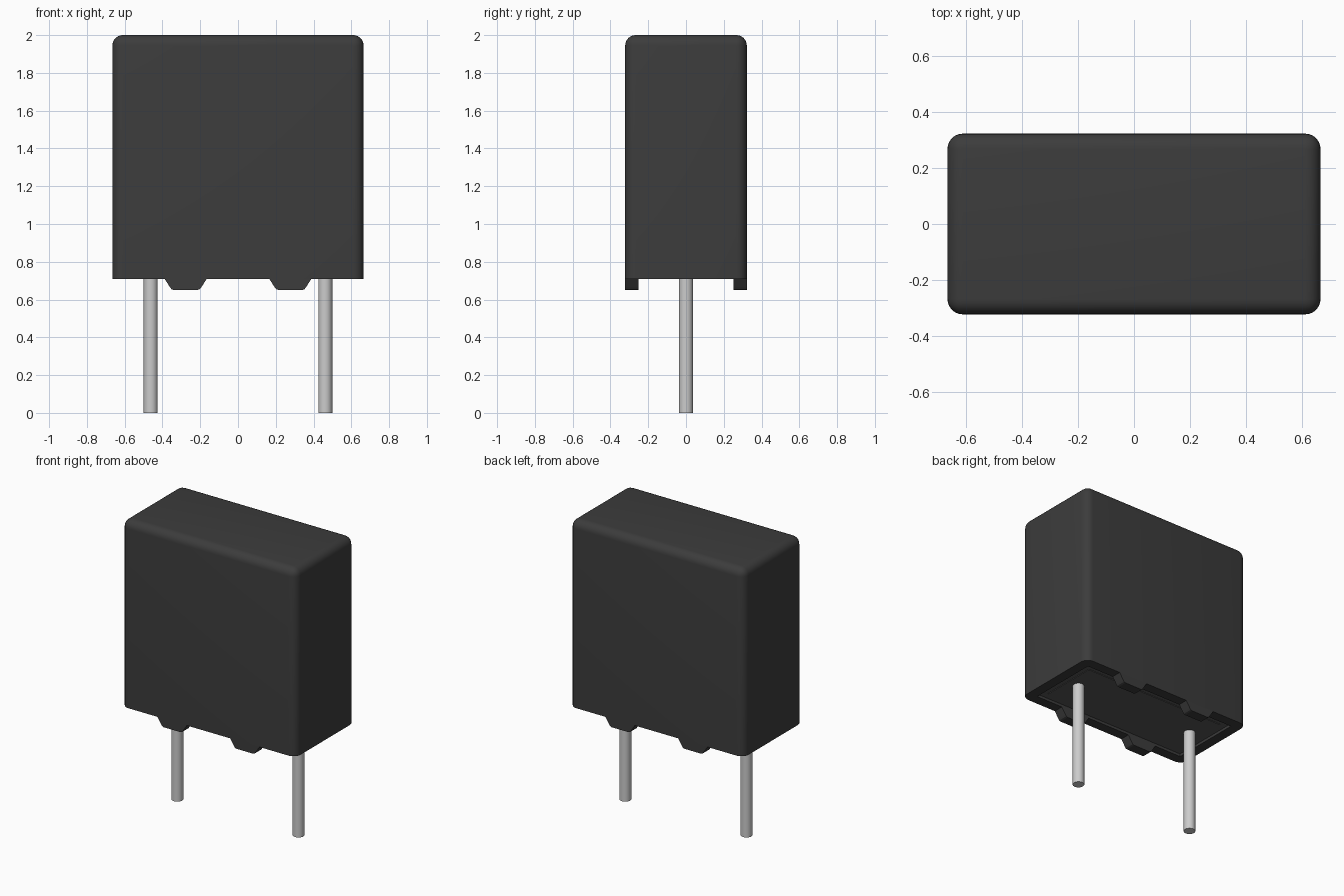
import bpy, bmesh, math

if "Cube" in bpy.data.objects:
    bpy.data.objects.remove(bpy.data.objects["Cube"], do_unlink=True)

HX, HY = 0.665, 0.322      # half width and depth of the case
BOTTOM, TOP = 0.71, 2.0    # case heights
WALL, RECESS, RADIUS = 0.07, 0.025, 0.055


def material(name, rgb, rough):
    m = bpy.data.materials.new(name)
    m.use_nodes = True
    m.diffuse_color = (*rgb, 1)
    b = m.node_tree.nodes["Principled BSDF"]
    b.inputs["Base Color"].default_value = (*rgb, 1)
    b.inputs["Roughness"].default_value = rough
    return m


case_mat = material("black plastic", (0.045, 0.045, 0.045), 0.6)
resin_mat = material("dark grey resin", (0.09, 0.09, 0.09), 0.7)
pin_mat = material("tinned wire", (0.6, 0.6, 0.6), 0.4)


def finish(name, bm, mat, smooth=False):
    bmesh.ops.recalc_face_normals(bm, faces=bm.faces)
    me = bpy.data.meshes.new(name)
    bm.to_mesh(me)
    bm.free()
    ob = bpy.data.objects.new(name, me)
    bpy.context.collection.objects.link(ob)
    me.materials.append(mat)
    bpy.ops.object.select_all(action='DESELECT')
    ob.select_set(True)
    bpy.context.view_layer.objects.active = ob
    if smooth:
        bpy.ops.object.shade_smooth_by_angle(angle=math.radians(35))
    return ob


def box_mesh(hx, hy, z0, z1):
    bm = bmesh.new()
    bmesh.ops.create_cube(bm, size=2)
    for v in bm.verts:
        v.co = (v.co.x * hx, v.co.y * hy, z0 if v.co.z < 0 else z1)
    return bm


# Case: box rounded everywhere except around its open bottom
bm = box_mesh(HX, HY, BOTTOM, TOP)
edges = [e for e in bm.edges if any(v.co.z > BOTTOM + 0.1 for v in e.verts)]
bmesh.ops.bevel(bm, geom=edges, offset=RADIUS, segments=6, profile=0.5,
                affect='EDGES', clamp_overlap=True)
case = finish("case", bm, case_mat)

# Shallow recess in the underside
cutter = finish("recess_cutter", box_mesh(HX - WALL, HY - WALL, BOTTOM - 0.1,
                                          BOTTOM + RECESS), case_mat)
cutter.hide_render = True
cut = case.modifiers.new("recess", 'BOOLEAN')
cut.operation, cut.solver, cut.object = 'DIFFERENCE', 'EXACT', cutter
bpy.ops.object.select_all(action='DESELECT')
case.select_set(True)
bpy.context.view_layer.objects.active = case
bpy.ops.object.modifier_apply(modifier="recess")
bpy.data.objects.remove(cutter, do_unlink=True)
bpy.ops.object.shade_smooth_by_angle(angle=math.radians(35))

# Resin filling with a slightly raised central panel
z = BOTTOM + RECESS
finish("resin_fill", box_mesh(HX - WALL, HY - WALL, z - 0.006, z + 0.002), resin_mat)
finish("resin_panel", box_mesh(HX - WALL - 0.05, HY - WALL - 0.05,
                               z - 0.01, z - 0.004), resin_mat)

# Standoff feet: tapered profile with softened lower corners
half = [(0.112, BOTTOM + 0.002), (0.112, BOTTOM), (0.082, 0.664),
        (0.075, 0.655), (0.064, 0.651)]
profile = half + [(-x, h) for x, h in reversed(half)]
for sx, side in ((1, "left"), (-1, "right")):
    for sy, end in ((-1, "front"), (1, "back")):
        bm = bmesh.new()
        face = bm.faces.new([bm.verts.new((sx * 0.277 + x, sy * HY, h))
                             for x, h in profile])
        ext = bmesh.ops.extrude_face_region(bm, geom=[face])
        verts = [g for g in ext["geom"] if isinstance(g, bmesh.types.BMVert)]
        bmesh.ops.translate(bm, verts=verts, vec=(0, -sy * WALL, 0))
        finish(f"foot_{end}_{side}", bm, case_mat)

    # Wire lead
    bm = bmesh.new()
    bmesh.ops.create_cone(bm, cap_ends=True, segments=32, radius1=0.037,
                          radius2=0.037, depth=z)
    bmesh.ops.translate(bm, verts=bm.verts, vec=(sx * 0.462, 0, z / 2))
    finish(f"lead_{side}", bm, pin_mat, smooth=True)
